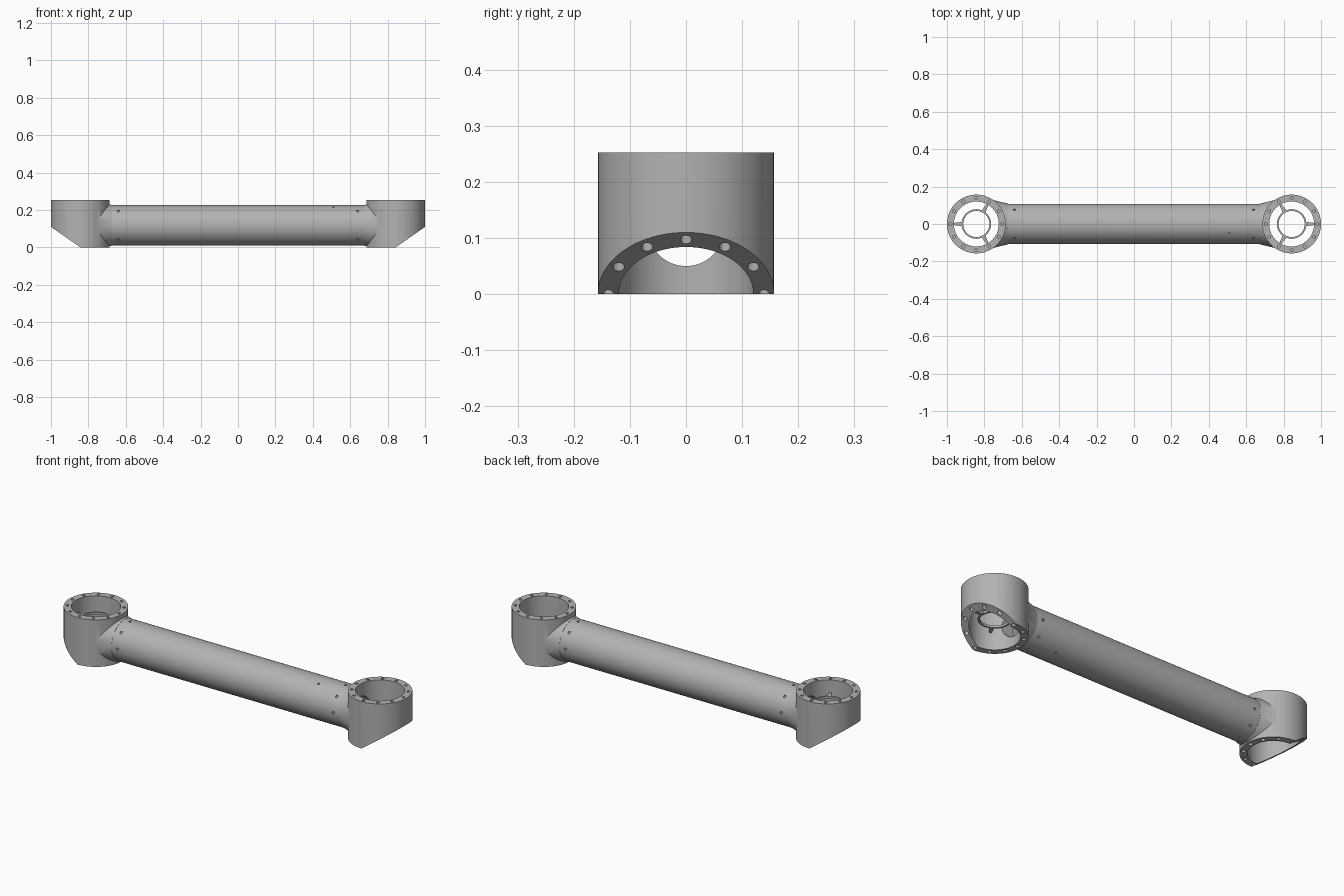
import bpy, bmesh, math
from mathutils import Matrix, Vector

if "Cube" in bpy.data.objects:
    bpy.data.objects.remove(bpy.data.objects["Cube"], do_unlink=True)

grey = bpy.data.materials.new("machined grey")
grey.use_nodes = True
grey.diffuse_color = (0.45, 0.45, 0.45, 1)
grey.node_tree.nodes["Principled BSDF"].inputs["Base Color"].default_value = (0.45, 0.45, 0.45, 1)

END = 0.843      # distance of each housing axis from the middle
R_OUT, R_IN, TOP = 0.157, 0.12, 0.252
AXIS = 0.118     # height of the tube axis
R_TUBE = 0.108


def cyl(bm, a, b, r1, r2=None, seg=64):
    """Cylinder or cone between two points."""
    a, b = Vector(a), Vector(b)
    turn = (b - a).to_track_quat('Z', 'Y').to_matrix().to_4x4()
    bmesh.ops.create_cone(bm, cap_ends=True, segments=seg, radius1=r1,
                          radius2=r1 if r2 is None else r2, depth=(b - a).length,
                          matrix=Matrix.Translation((a + b) / 2) @ turn)


def finish(name, bm):
    bmesh.ops.recalc_face_normals(bm, faces=bm.faces)
    mesh = bpy.data.meshes.new(name)
    bm.to_mesh(mesh)
    bm.free()
    mesh.materials.append(grey)
    ob = bpy.data.objects.new(name, mesh)
    bpy.context.collection.objects.link(ob)
    return ob


def solid(name, *parts):
    """Object made of cylinders, each given as (a, b, r1, r2, seg)."""
    bm = bmesh.new()
    for part in parts:
        cyl(bm, *part)
    return finish(name, bm)


def combine(ob, other, operation):
    """Apply a boolean and discard the helper."""
    mod = ob.modifiers.new("cut", 'BOOLEAN')
    mod.operation, mod.object, mod.solver = operation, other, 'EXACT'
    other.hide_render = True
    bpy.context.view_layer.objects.active = ob
    bpy.ops.object.modifier_apply(modifier=mod.name)
    bpy.data.objects.remove(other, do_unlink=True)


def smooth(ob):
    bpy.ops.object.select_all(action='DESELECT')
    ob.select_set(True)
    bpy.context.view_layer.objects.active = ob
    bpy.ops.object.shade_smooth_by_angle(angle=math.radians(30))


def slant_cutter(s):
    """Prism that clears the underside and bevels the outer half."""
    bm = bmesh.new()
    outline = [(0.5, 0), (END, 0), (1.1, 0.18), (1.1, -0.3), (0.5, -0.3)]
    face = bm.faces.new([bm.verts.new((s * x, -0.4, z)) for x, z in outline])
    out = bmesh.ops.extrude_face_region(bm, geom=[face])
    bmesh.ops.translate(bm, vec=(0, 0.8, 0),
                        verts=[v for v in out["geom"] if isinstance(v, bmesh.types.BMVert)])
    return finish("slant_cutter", bm)


def housing(name, s):
    cx = s * END
    body = solid(name, ((cx, 0, 0), (cx, 0, TOP), R_OUT, R_OUT, 96))
    # flared neck towards the tube
    neck = solid("neck", ((s * 0.675, 0, AXIS), (s * 0.76, 0, AXIS), R_TUBE + 0.001, 0.13))
    combine(body, neck, 'UNION')
    combine(body, slant_cutter(s), 'DIFFERENCE')
    combine(body, solid("bore", ((cx, 0, -0.1), (cx, 0, 0.4), R_IN, R_IN, 80)), 'DIFFERENCE')
    combine(body, solid("cable_hole", ((s * 0.6, 0, AXIS), (cx, 0, AXIS), 0.068)), 'DIFFERENCE')
    # twelve blind bolt holes in the top rim and in the lower rim
    holes = []
    for i in range(12):
        a = math.radians(30 * i)
        x, y = cx + s * 0.1385 * math.cos(a), 0.1385 * math.sin(a)
        floor = max(0, 0.7 * 0.1385 * math.cos(a))
        holes.append(((x, y, TOP - 0.03), (x, y, TOP + 0.02), 0.008, 0.008, 12))
        holes.append(((x, y, -0.03), (x, y, floor + 0.035), 0.0105, 0.0105, 12))
    combine(body, solid("bolt_holes", *holes), 'DIFFERENCE')
    smooth(body)


def spider(name, s, z):
    """Thin ring held in the bore by three tapered spokes."""
    cx = s * END
    ring = solid(name, ((cx, 0, z), (cx, 0, z + 0.012), 0.079))
    combine(ring, solid("ring_bore", ((cx, 0, z - 0.1), (cx, 0, z + 0.1), 0.07)), 'DIFFERENCE')
    bm = bmesh.new()
    bm.from_mesh(ring.data)
    for deg in (0, 120, 240):
        a = math.radians(deg)
        d = Vector((s * math.cos(a), math.sin(a), 0))
        side = Vector((-d.y, d.x, 0))
        mid = Vector((cx, 0, z))
        base = [mid + d * r + side * w for r, w in
                ((0.075, -0.012), (0.075, 0.012), (R_IN + 0.005, 0.005), (R_IN + 0.005, -0.005))]
        face = bm.faces.new([bm.verts.new(p) for p in base])
        out = bmesh.ops.extrude_face_region(bm, geom=[face])
        bmesh.ops.translate(bm, vec=(0, 0, 0.01),
                            verts=[v for v in out["geom"] if isinstance(v, bmesh.types.BMVert)])
    bpy.data.objects.remove(ring, do_unlink=True)
    smooth(finish(name, bm))


# long hollow tube with screw holes round both ends
tube = solid("arm_tube", ((-0.68, 0, AXIS), (0.68, 0, AXIS), R_TUBE, R_TUBE, 80))
combine(tube, solid("tube_bore", ((-0.7, 0, AXIS), (0.7, 0, AXIS), 0.098)), 'DIFFERENCE')


def screw_hole(x, deg, r):
    a = math.radians(deg)
    y, z = math.cos(a), math.sin(a)
    return ((x, 0.101 * y, AXIS + 0.101 * z), (x, 0.13 * y, AXIS + 0.13 * z), r, r, 10)


screws = [screw_hole(s * 0.64, 45 * i, 0.007) for s in (-1, 1) for i in range(8)]
screws += [screw_hole(0.51, 115, 0.005), screw_hole(0.51, -65, 0.005)]
combine(tube, solid("screw_holes", *screws), 'DIFFERENCE')
smooth(tube)

housing("left_housing", 1)
housing("right_housing", -1)
spider("left_bore_ring", 1, 0.09)
spider("right_bore_ring", -1, 0.175)
